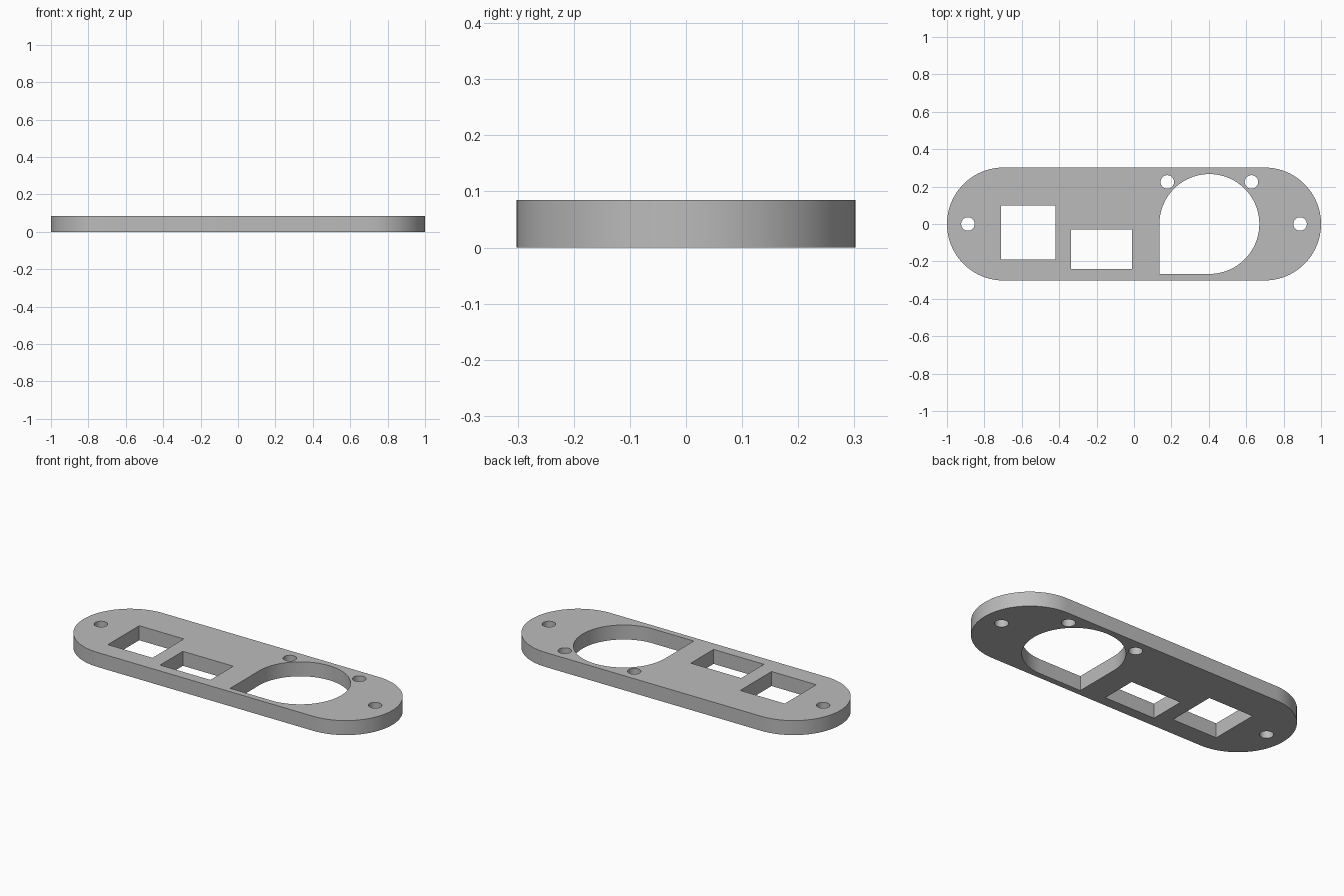
import bpy
import bmesh
from math import cos, sin, radians

THICKNESS = 0.085
END_RADIUS = 0.302

cube = bpy.data.objects.get("Cube")
if cube:
    bpy.data.objects.remove(cube, do_unlink=True)


def arc(cx, cy, radius, start, end, steps):
    angles = [radians(start + (end - start) * i / steps) for i in range(steps + 1)]
    return [(cx + radius * cos(a), cy + radius * sin(a)) for a in angles]


def circle(cx, cy, radius, steps=48):
    return arc(cx, cy, radius, 0, 360, steps)[:-1]


def rectangle(x0, x1, y0, y1):
    return [(x0, y0), (x1, y0), (x1, y1), (x0, y1)]


# Outer outline with rounded ends
end_x = 1 - END_RADIUS
outline = arc(end_x, 0, END_RADIUS, -90, 90, 48) + arc(-end_x, 0, END_RADIUS, 90, 270, 48)

# Round opening with one square corner
socket_x, socket_radius = 0.403, 0.267
socket = arc(socket_x, 0, socket_radius, -90, 180, 72)
socket.append((socket_x - socket_radius, -socket_radius))

# Rectangular openings and screw holes
openings = [socket, rectangle(-0.71, -0.421, -0.19, 0.1), rectangle(-0.336, -0.01, -0.241, -0.03)]
for x, y in [(-0.888, 0), (0.888, 0), (0.178, 0.225), (0.628, 0.225)]:
    openings.append(circle(x, y, 0.036))

# Filled and extruded profile
profile = bpy.data.curves.new("plate_profile", "CURVE")
profile.dimensions = "2D"
profile.fill_mode = "BOTH"
profile.extrude = THICKNESS / 2
for loop in [outline] + openings:
    spline = profile.splines.new("POLY")
    spline.points.add(len(loop) - 1)
    for point, (x, y) in zip(spline.points, loop):
        point.co = (x, y, 0, 1)
    spline.use_cyclic_u = True

# Turn the profile into one welded mesh standing on the ground
helper = bpy.data.objects.new("plate_profile", profile)
bpy.context.collection.objects.link(helper)
graph = bpy.context.evaluated_depsgraph_get()
mesh = bpy.data.meshes.new_from_object(helper.evaluated_get(graph))
bpy.data.objects.remove(helper, do_unlink=True)

bm = bmesh.new()
bm.from_mesh(mesh)
bmesh.ops.remove_doubles(bm, verts=bm.verts, dist=0.0001)
bmesh.ops.translate(bm, verts=bm.verts, vec=(0, 0, THICKNESS / 2))
bmesh.ops.recalc_face_normals(bm, faces=bm.faces)
bm.to_mesh(mesh)
bm.free()

plate = bpy.data.objects.new("mounting_plate", mesh)
bpy.context.collection.objects.link(plate)

# Plain grey material
grey = bpy.data.materials.new("plain_grey")
grey.use_nodes = True
colour = (0.5, 0.5, 0.5, 1)
grey.diffuse_color = colour
grey.node_tree.nodes["Principled BSDF"].inputs["Base Color"].default_value = colour
mesh.materials.clear()
mesh.materials.append(grey)

# Smooth the curved walls and keep the rims sharp
bpy.ops.object.select_all(action="DESELECT")
plate.select_set(True)
bpy.context.view_layer.objects.active = plate
bpy.ops.object.shade_smooth_by_angle(angle=radians(30))
